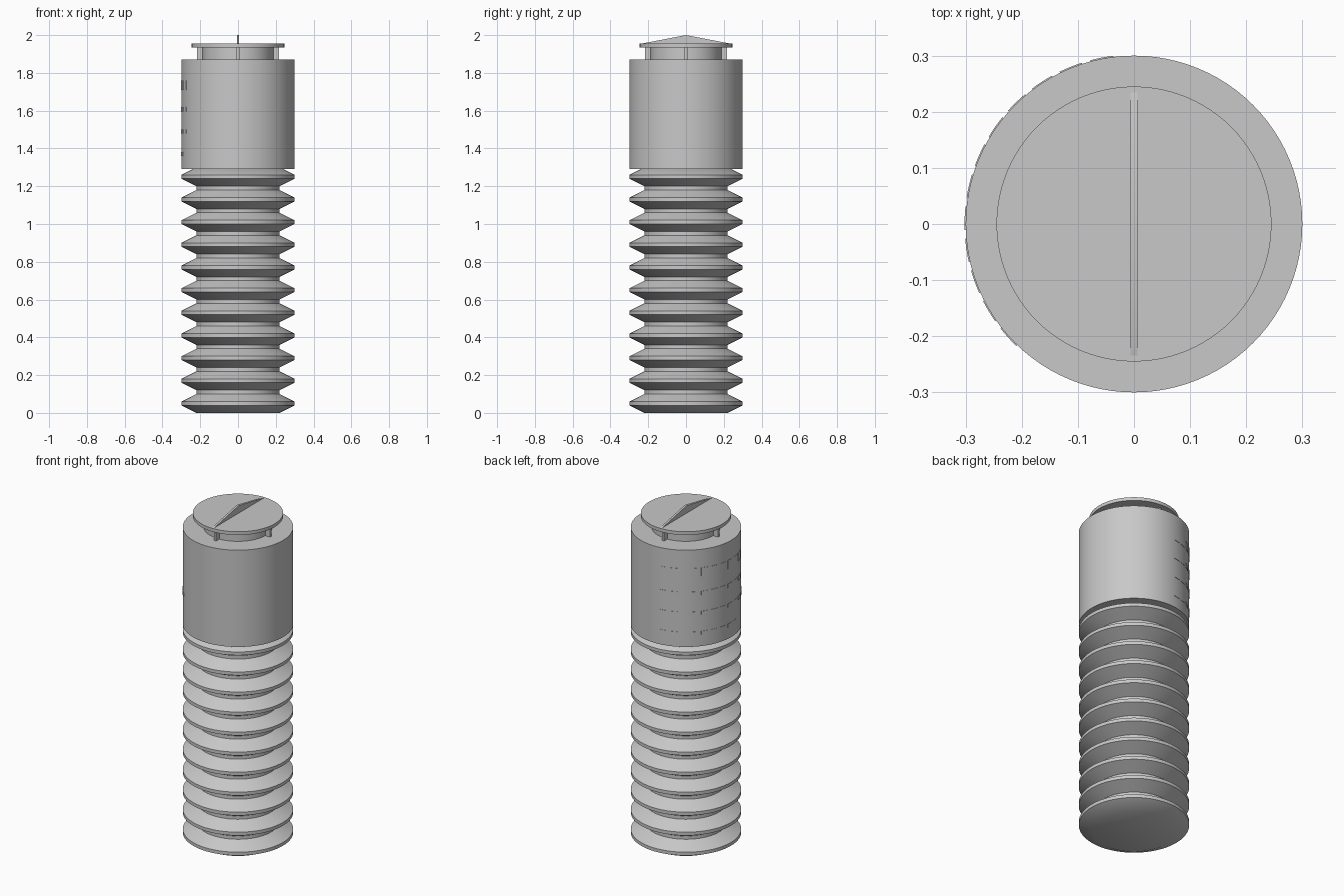
import bpy, bmesh, math
from mathutils import Matrix

cube = bpy.data.objects.get("Cube")
if cube:
    bpy.data.objects.remove(cube, do_unlink=True)

GREY = (0.58, 0.58, 0.58, 1.0)
grey = bpy.data.materials.new("plain grey")
grey.use_nodes = True
grey.diffuse_color = GREY
grey.node_tree.nodes["Principled BSDF"].inputs["Base Color"].default_value = GREY


def finish(name, bm):
    """Recalculate normals, smooth by angle and link the object."""
    bmesh.ops.recalc_face_normals(bm, faces=bm.faces)
    for f in bm.faces:
        f.smooth = True
    for e in bm.edges:
        e.smooth = e.calc_face_angle(0) < math.radians(30)
    mesh = bpy.data.meshes.new(name)
    bm.to_mesh(mesh)
    bm.free()
    mesh.materials.append(grey)
    obj = bpy.data.objects.new(name, mesh)
    bpy.context.collection.objects.link(obj)
    return obj


def lathe(name, profile, steps=96):
    """Revolve (radius, height) points around z and cap both ends."""
    bm = bmesh.new()
    rings = []
    for r, z in profile:
        angles = [math.tau * i / steps for i in range(steps)]
        rings.append([bm.verts.new((r * math.cos(a), r * math.sin(a), z)) for a in angles])
    for low, high in zip(rings, rings[1:]):
        for i in range(steps):
            j = (i + 1) % steps
            bm.faces.new((low[i], low[j], high[j], high[i]))
    bm.faces.new(rings[0][::-1])
    bm.faces.new(rings[-1])
    return finish(name, bm)


# Shaft with eleven ridges, each a cone up, a flat crest and a cone down
CORE, OUTER, PITCH = 0.22, 0.30, 0.12
shaft = []
for k in range(11):
    z = k * PITCH
    shaft += [(CORE, z), (OUTER, z + 0.04), (OUTER, z + 0.06), (CORE, z + 0.10)]
lathe("threaded_shaft", shaft)

# Plain sleeve, neck and dial cap
lathe("sleeve", [(OUTER, 1.29), (OUTER, 1.87)])
lathe("neck", [(0.187, 1.86), (0.187, 1.94)])
lathe("dial_cap", [(0.245, 1.935), (0.245, 1.955)])

# Four small ribs around the neck
for i in range(4):
    bm = bmesh.new()
    bmesh.ops.create_cube(bm, size=1.0)
    bmesh.ops.scale(bm, vec=(0.045, 0.016, 0.07), verts=bm.verts)
    bmesh.ops.translate(bm, vec=(0.195, 0, 1.903), verts=bm.verts)
    bmesh.ops.rotate(bm, matrix=Matrix.Rotation(i * math.pi / 2, 3, "Z"), verts=bm.verts)
    finish("neck_rib", bm)

# Thin triangular pointer standing on the dial cap
bm = bmesh.new()
base = [bm.verts.new((-0.0065, y, z)) for y, z in ((-0.24, 1.954), (0.24, 1.954), (0, 2.0))]
side = bm.faces.new(base)
extruded = bmesh.ops.extrude_face_region(bm, geom=[side])["geom"]
bmesh.ops.translate(bm, vec=(0.013, 0, 0),
                    verts=[g for g in extruded if isinstance(g, bmesh.types.BMVert)])
finish("dial_pointer", bm)


def curved_plate(bm, start, end, low, high, inner=0.298, outer=0.302, steps=4):
    """Add a thin plate that follows the sleeve between two angles in degrees."""
    sections = []
    for i in range(steps + 1):
        a = math.radians(start + (end - start) * i / steps)
        sections.append([bm.verts.new((r * math.cos(a), r * math.sin(a), z))
                         for r, z in ((inner, low), (outer, low), (outer, high), (inner, high))])
    for s, t in zip(sections, sections[1:]):
        for i in range(4):
            j = (i + 1) % 4
            bm.faces.new((s[i], s[j], t[j], t[i]))
    bm.faces.new(sections[0])
    bm.faces.new(sections[-1][::-1])


# Four rows of slightly raised bars on the sleeve's side
bm = bmesh.new()
for low, high, last in ((1.71, 1.76, 205), (1.595, 1.62, 205), (1.478, 1.50, 226), (1.36, 1.38, 195)):
    angle = 97
    while angle + 8 <= last:
        curved_plate(bm, angle, angle + 8, low, high)
        angle += 11
finish("raised_marks", bm)
